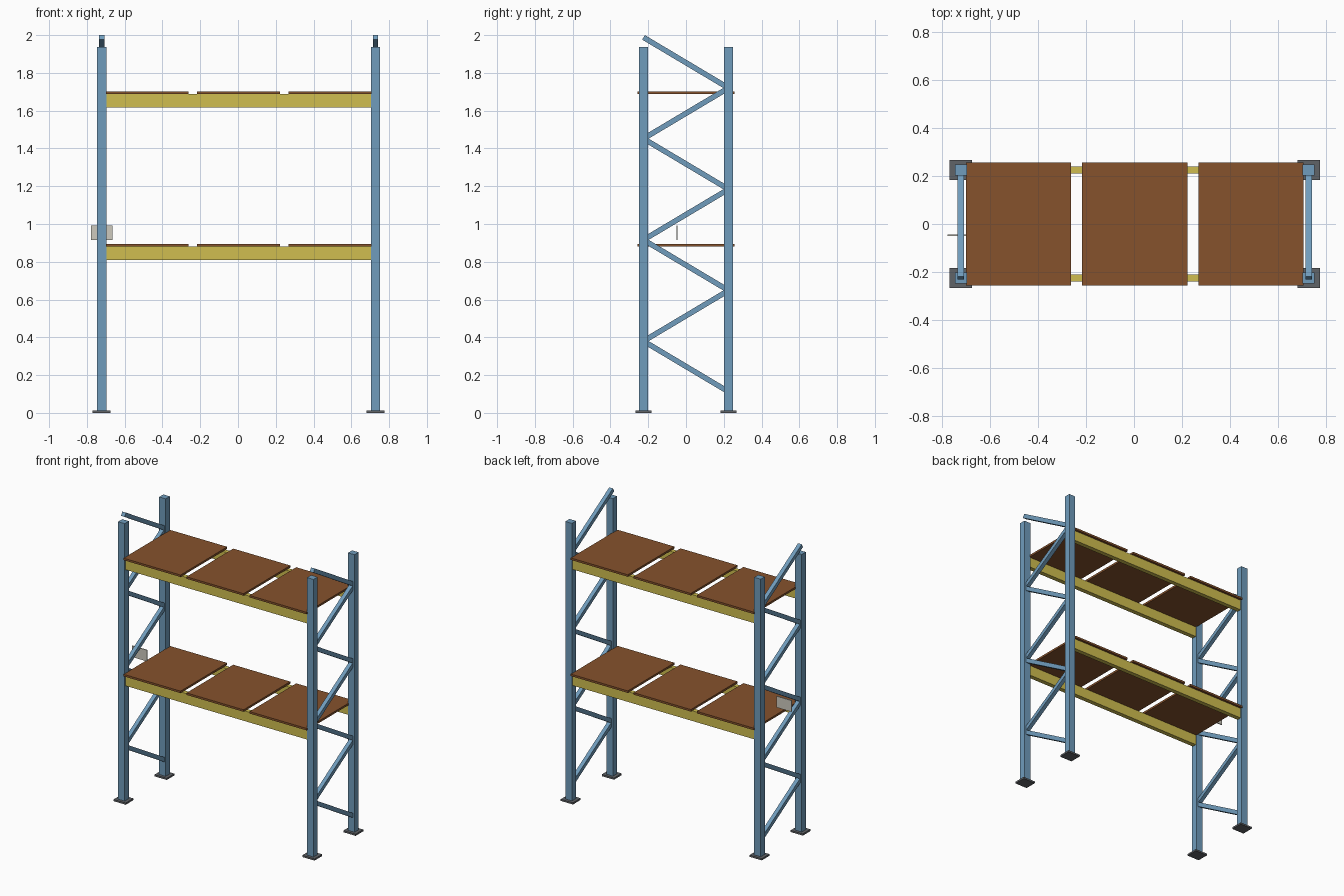
import bpy, math
from mathutils import Vector

if "Cube" in bpy.data.objects:
    bpy.data.objects.remove(bpy.data.objects["Cube"])


def material(name, rgb):
    lin = [((c / 255 + 0.055) / 1.055) ** 2.4 for c in rgb]
    m = bpy.data.materials.new(name)
    m.diffuse_color = (*lin, 1)
    m.use_nodes = True
    m.node_tree.nodes["Principled BSDF"].inputs["Base Color"].default_value = m.diffuse_color
    return m


BLUE = material("blue_steel", (112, 156, 188))
YELLOW = material("yellow_beam", (208, 190, 80))
BROWN = material("brown_board", (134, 82, 44))
GREY = material("dark_grey_plate", (96, 99, 103))
PALE = material("pale_grey_tag", (205, 202, 190))


def box(name, centre, size, mat, tilt=0.0):
    """Box with the given centre and size, tilted about x."""
    bpy.ops.mesh.primitive_cube_add(size=1, location=centre)
    ob = bpy.context.object
    ob.name = name
    ob.scale = size
    ob.rotation_euler.x = tilt
    ob.data.materials.append(mat)
    return ob


MID = 0.003          # rack centre in x (the tag sticks out on the left)
HALF_X, HALF_Y = 0.725, 0.225
POST_H = 1.938

# End frames: posts, foot plates and zigzag braces
for side, sx in (("left", -1), ("right", 1)):
    x = MID + sx * HALF_X
    for end, sy in (("front", -1), ("back", 1)):
        y = sy * HALF_Y
        box(f"{side}_{end}_foot_plate", (x, y, 0.006), (0.094, 0.084, 0.012), GREY)
        box(f"{side}_{end}_post", (x, y, POST_H / 2 + 0.003),
            (0.05, 0.045, POST_H - 0.006), BLUE)
    z0, step = 0.112, 0.268
    for i in range(7):
        s = 1 if i % 2 == 0 else -1
        a = Vector((x, s * HALF_Y, z0 + i * step))
        b = Vector((x, -s * HALF_Y, z0 + (i + 1) * step))
        d = b - a
        box(f"{side}_brace_{i + 1}", (a + b) / 2, (0.028, d.length, 0.028),
            BLUE, math.atan2(d.z, d.y))

# Two levels: a beam front and back, with three boards on top
for level, z in (("lower", 0.81), ("upper", 1.616)):
    for end, sy in (("front", -1), ("back", 1)):
        box(f"{level}_{end}_beam", (MID, sy * HALF_Y, z + 0.0355),
            (1.402, 0.031, 0.071), YELLOW)
    for i in (-1, 0, 1):
        box(f"{level}_board_{i + 2}", (MID + i * 0.484, 0, z + 0.078),
            (0.438, 0.512, 0.014), BROWN)

# Small tag fixed to the left frame
box("load_tag", (-0.721, -0.047, 0.954), (0.114, 0.006, 0.078), PALE)
